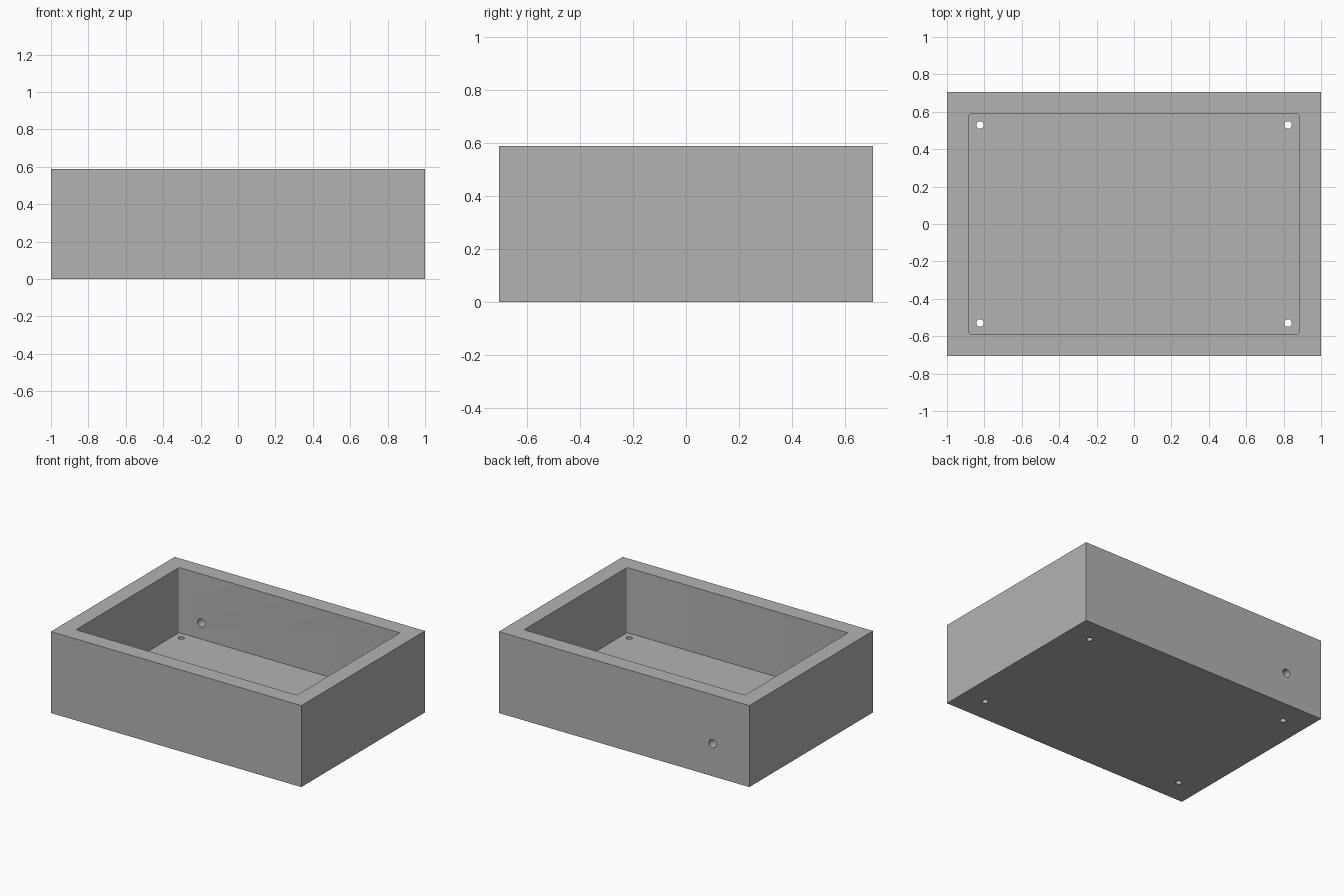
import bpy
import bmesh
from math import pi
from mathutils import Matrix, Vector

cube = bpy.data.objects.get("Cube")
if cube:
    bpy.data.objects.remove(cube, do_unlink=True)

# Everything is laid out in multiples of the wall thickness
T = 2 / 17
LENGTH, DEPTH, HEIGHT = 17 * T, 12 * T, 5 * T
CORNER = 0.01

grey = bpy.data.materials.new("plain grey")
grey.use_nodes = True
colour = (0.45, 0.45, 0.45, 1)
grey.diffuse_color = colour
grey.node_tree.nodes["Principled BSDF"].inputs["Base Color"].default_value = colour


def make_object(name, bm):
    mesh = bpy.data.meshes.new(name)
    bm.to_mesh(mesh)
    bm.free()
    mesh.materials.append(grey)
    obj = bpy.data.objects.new(name, mesh)
    bpy.context.collection.objects.link(obj)
    return obj


def box(name, size, centre, corner=0):
    bm = bmesh.new()
    bmesh.ops.create_cube(bm, size=1)
    bmesh.ops.scale(bm, vec=size, verts=bm.verts)
    bmesh.ops.translate(bm, vec=centre, verts=bm.verts)
    if corner:
        upright = [e for e in bm.edges
                   if abs((e.verts[0].co - e.verts[1].co).normalized().z) > 0.9]
        bmesh.ops.bevel(bm, geom=upright, offset=corner, segments=4,
                        profile=0.5, affect="EDGES")
    return make_object(name, bm)


def drill(name, radius, centre, turn=0):
    bm = bmesh.new()
    place = Matrix.Translation(Vector(centre)) @ Matrix.Rotation(turn, 4, "X")
    bmesh.ops.create_cone(bm, cap_ends=True, segments=32, radius1=radius,
                          radius2=radius, depth=3 * T, matrix=place)
    return make_object(name, bm)


# Solid block
tray = box("open_box", (LENGTH, DEPTH, HEIGHT), (0, 0, HEIGHT / 2))

# Cavity, open at the top
cutters = [box("cavity_cutter", (LENGTH - 2 * T, DEPTH - 2 * T, HEIGHT),
               (0, 0, T + HEIGHT / 2), CORNER)]

# Four screw holes through the floor
for x in (-7 * T, 7 * T):
    for y in (-4.5 * T, 4.5 * T):
        cutters.append(drill("screw_hole_cutter", 0.02, (x, y, 0)))

# Cable hole through the back wall
cutters.append(drill("cable_hole_cutter", T / 4, (-6 * T, DEPTH / 2, 2 * T), pi / 2))

# Cut each shape out of the block, then discard the cutter
bpy.context.view_layer.objects.active = tray
for cutter in cutters:
    cutter.hide_render = True
    mod = tray.modifiers.new("cut", "BOOLEAN")
    mod.operation = "DIFFERENCE"
    mod.solver = "EXACT"
    mod.object = cutter
    bpy.ops.object.modifier_apply(modifier=mod.name)
    bpy.data.objects.remove(cutter, do_unlink=True)

# Round hole walls, crisp edges
bpy.ops.object.select_all(action="DESELECT")
tray.select_set(True)
bpy.ops.object.shade_smooth_by_angle(angle=pi / 6)
